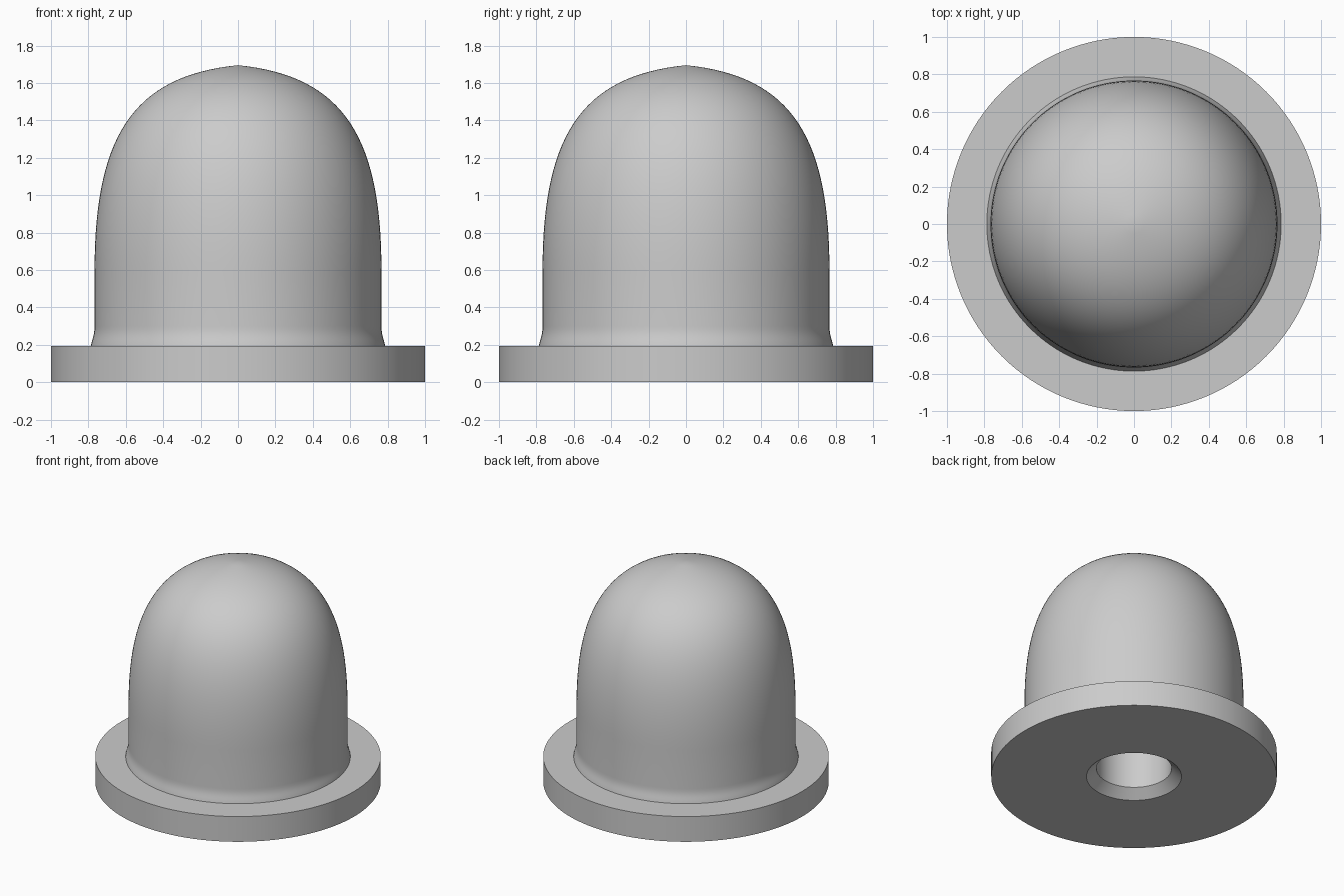
import bpy
import bmesh
import math
from mathutils import Vector
from mathutils.geometry import interpolate_bezier

cube = bpy.data.objects.get("Cube")
if cube:
    bpy.data.objects.remove(cube, do_unlink=True)

SEGMENTS = 128
BASE_TOP = 0.195


def bezier(a, b, c, d, count):
    """Points (radius, height) along a cubic curve."""
    pts = [Vector((r, 0, z)) for r, z in (a, b, c, d)]
    return [(p.x, p.z) for p in interpolate_bezier(*pts, count)]


def revolve(name, profile, material):
    """Spin a (radius, height) profile around the z axis."""
    bm = bmesh.new()
    verts = [bm.verts.new((r, 0, z)) for r, z in profile]
    edges = [bm.edges.new(pair) for pair in zip(verts, verts[1:])]
    bmesh.ops.spin(bm, geom=verts + edges, cent=(0, 0, 0), axis=(0, 0, 1),
                   angle=math.tau, steps=SEGMENTS, use_merge=True)
    bmesh.ops.remove_doubles(bm, verts=bm.verts, dist=1e-4)
    bmesh.ops.recalc_face_normals(bm, faces=bm.faces)
    mesh = bpy.data.meshes.new(name)
    bm.to_mesh(mesh)
    bm.free()
    mesh.materials.append(material)
    obj = bpy.data.objects.new(name, mesh)
    bpy.context.collection.objects.link(obj)
    bpy.ops.object.select_all(action='DESELECT')
    obj.select_set(True)
    bpy.context.view_layer.objects.active = obj
    bpy.ops.object.shade_smooth_by_angle(angle=math.radians(30))
    return obj


# Grey rubber
rubber = bpy.data.materials.new("grey_rubber")
rubber.use_nodes = True
grey = (0.6, 0.6, 0.6, 1)
rubber.diffuse_color = grey
rubber.node_tree.nodes["Principled BSDF"].inputs["Base Color"].default_value = grey

# Domed crown, straight wall and flared foot of the body
crown = bezier((0, 1.695), (0.55, 1.64), (0.767, 1.33), (0.767, 0.6), 32)
flare = bezier((0.767, 0.3), (0.767, 0.25), (0.78, 0.23), (0.787, BASE_TOP), 8)

# Flange disc
flange = [(1, BASE_TOP), (1, 0)]

# Chamfered blind screw hole in the underside
hole = [(0.333, 0), (0.263, 0.065), (0.263, 0.6), (0, 0.6)]

revolve("bumper_body", crown + flare + flange + hole, rubber)
